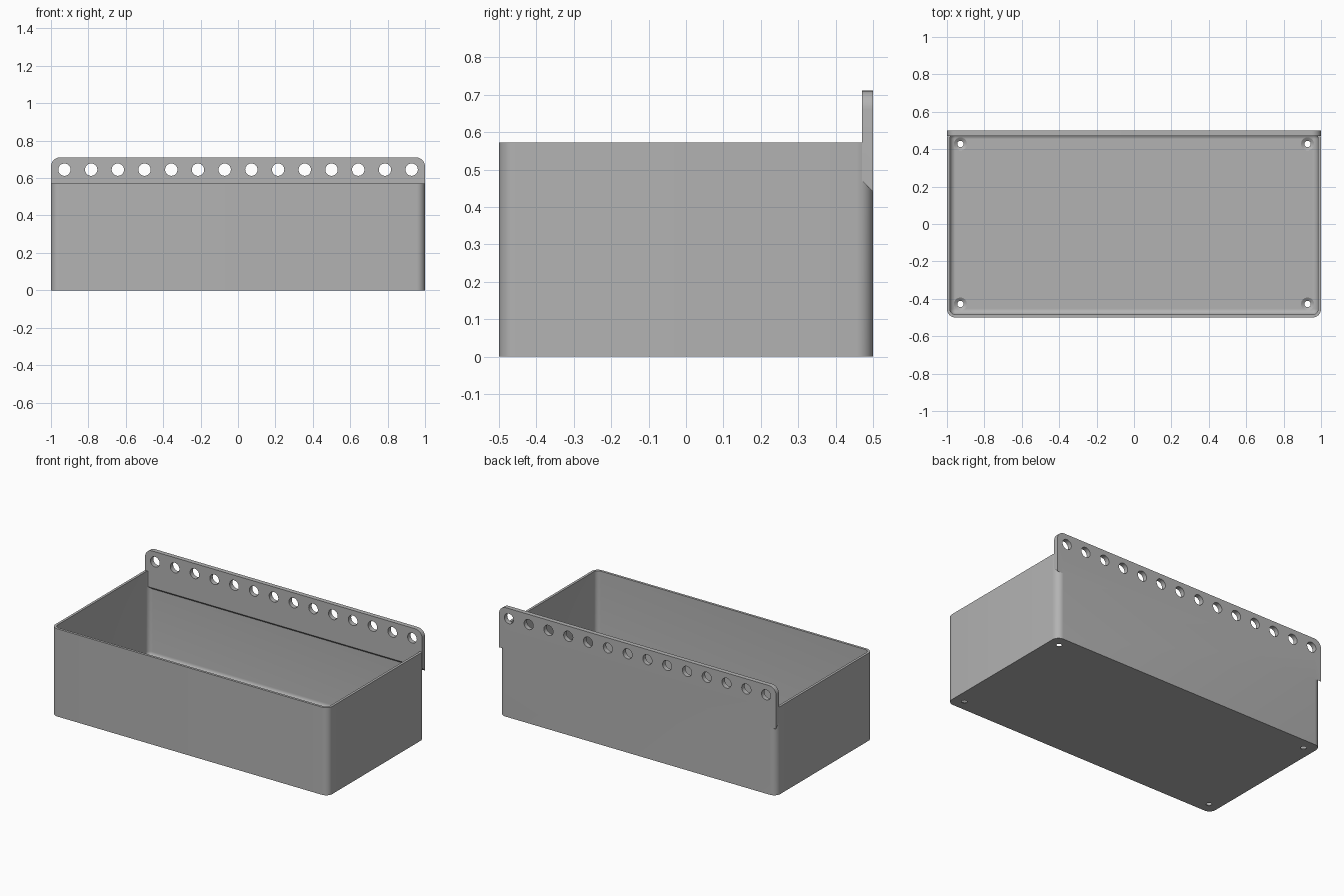
import bpy, bmesh, math

cube = bpy.data.objects.get("Cube")
if cube:
    bpy.data.objects.remove(cube, do_unlink=True)

HALF_X, HALF_Y, RIM_Z = 1.0, 0.5, 0.572
WALL, FLOOR, CORNER, FILLET = 0.016, 0.016, 0.045, 0.03
PLATE_Y, PLATE_TOP, PLATE_LOW = 0.47, 0.711, 0.47

grey = bpy.data.materials.new("mid grey")
grey.use_nodes = True
grey.diffuse_color = (0.45, 0.45, 0.45, 1)
grey.node_tree.nodes["Principled BSDF"].inputs["Base Color"].default_value = grey.diffuse_color


def arc(cx, cy, r, start, steps=8):
    """Points of a quarter circle, counter-clockwise from a start angle."""
    return [(cx + r * math.cos(start + math.pi / 2 * i / steps),
             cy + r * math.sin(start + math.pi / 2 * i / steps)) for i in range(steps + 1)]


def rounded_ring(inset, z):
    """Rounded rectangle of the tray outline, moved inward by inset."""
    r = max(CORNER - inset, 0.004)
    dx, dy = HALF_X - inset - r, HALF_Y - inset - r
    corners = [(dx, dy), (-dx, dy), (-dx, -dy), (dx, -dy)]
    return [(x, y, z) for k, (cx, cy) in enumerate(corners)
            for x, y in arc(cx, cy, r, k * math.pi / 2)]


def loft(name, rings):
    """Skin a stack of equal rings and cap both ends."""
    bm = bmesh.new()
    loops = [[bm.verts.new(p) for p in ring] for ring in rings]
    for a, b in zip(loops, loops[1:]):
        for i in range(len(a)):
            j = (i + 1) % len(a)
            bm.faces.new((a[i], a[j], b[j], b[i]))
    bm.faces.new(loops[0][::-1])
    bm.faces.new(loops[-1])
    bmesh.ops.recalc_face_normals(bm, faces=bm.faces)
    mesh = bpy.data.meshes.new(name)
    bm.to_mesh(mesh)
    bm.free()
    obj = bpy.data.objects.new(name, mesh)
    bpy.context.collection.objects.link(obj)
    mesh.materials.append(grey)
    return obj


def circle(r, z, n=32):
    return [(r * math.cos(math.tau * i / n), r * math.sin(math.tau * i / n), z) for i in range(n)]


def combine(target, other, operation):
    """Apply a boolean and remove the second object."""
    mod = target.modifiers.new("combine", 'BOOLEAN')
    mod.operation, mod.object, mod.solver = operation, other, 'EXACT'
    bpy.ops.object.select_all(action='DESELECT')
    bpy.context.view_layer.objects.active = target
    target.select_set(True)
    bpy.ops.object.modifier_apply(modifier=mod.name)
    bpy.data.objects.remove(other, do_unlink=True)


# Open tray: outer wall, rim, inner wall and the rounded edge of the floor
rings = [rounded_ring(0, 0), rounded_ring(0, RIM_Z), rounded_ring(WALL, RIM_Z)]
for i in range(7):
    a = math.pi / 2 * i / 6
    rings.append(rounded_ring(WALL + FILLET * (1 - math.cos(a)),
                              FLOOR + FILLET * (1 - math.sin(a))))
tray = loft("storage_tray", rings)

# Hanging plate: rounded upper corners, underside sloping down to the back
r = 0.05
upper = arc(HALF_X - r, PLATE_TOP - r, r, 0) + arc(r - HALF_X, PLATE_TOP - r, r, math.pi / 2)


def plate_ring(y, low):
    return [(x, y, z) for x, z in [(-HALF_X, low), (HALF_X, low)] + upper]


plate = loft("hanging_plate", [plate_ring(PLATE_Y, PLATE_LOW), plate_ring(HALF_Y, PLATE_LOW - 0.03)])

# Row of hanging holes
for i in range(14):
    drill = loft("drill", [circle(0.033, -0.1), circle(0.033, 0.1)])
    drill.rotation_euler.x = math.pi / 2
    drill.location = (-0.928 + i * 0.1428, HALF_Y, 0.645)
    combine(plate, drill, 'DIFFERENCE')

combine(tray, plate, 'UNION')

# Countersunk screw holes in the floor corners
for sx in (-1, 1):
    for sy in (-1, 1):
        drill = loft("drill", [circle(0.017, -0.05), circle(0.017, 0.004),
                               circle(0.035, FLOOR), circle(0.035, 0.05)])
        drill.location = (sx * 0.928, sy * 0.428, 0)
        combine(tray, drill, 'DIFFERENCE')

bpy.ops.object.select_all(action='DESELECT')
bpy.context.view_layer.objects.active = tray
tray.select_set(True)
bpy.ops.object.shade_smooth_by_angle(angle=math.radians(30))
